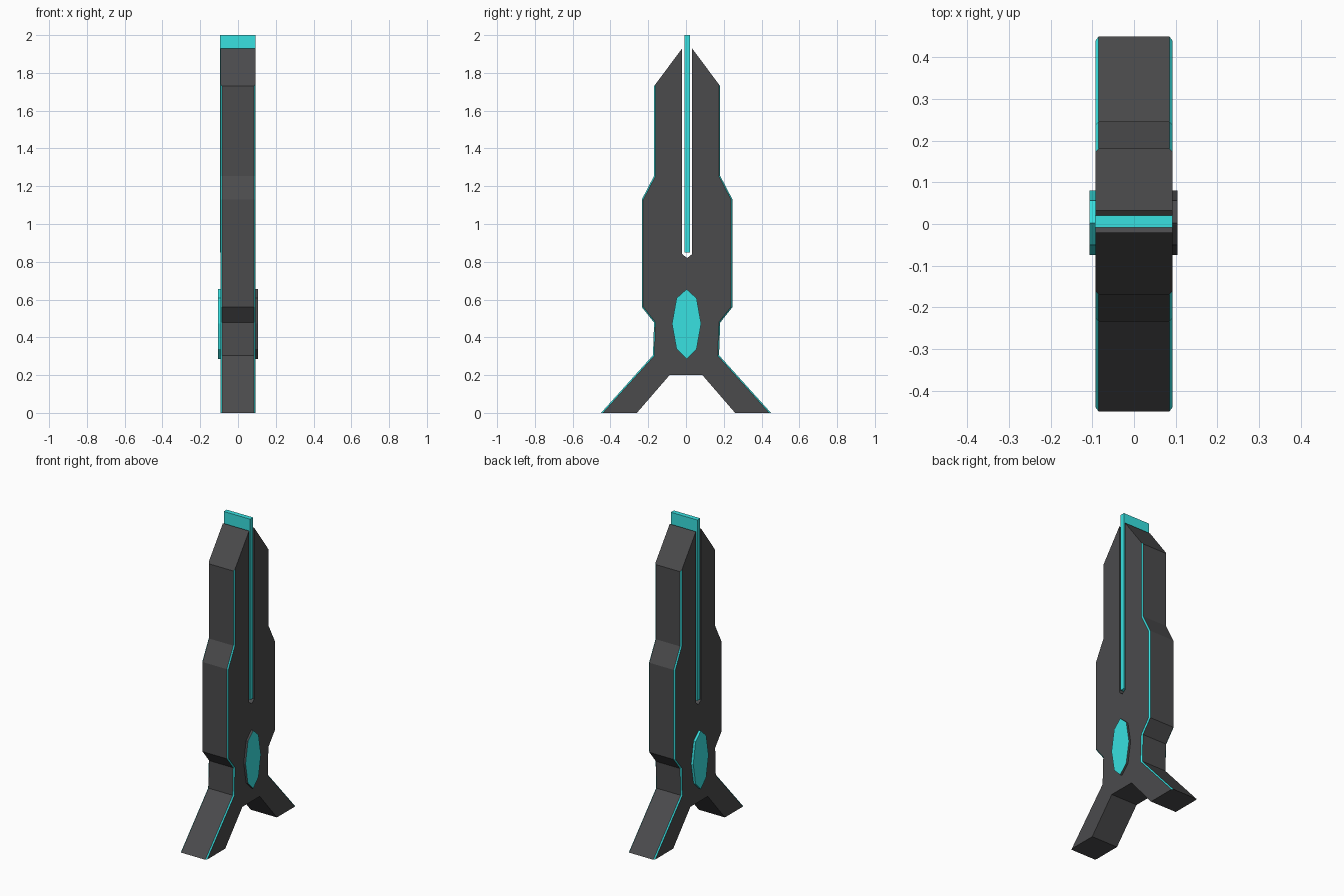
import bpy, bmesh

if "Cube" in bpy.data.objects:
    bpy.data.objects.remove(bpy.data.objects["Cube"])

def material(name, rgb):
    m = bpy.data.materials.new(name)
    m.diffuse_color = (*rgb, 1)
    m.use_nodes = True
    m.node_tree.nodes["Principled BSDF"].inputs["Base Color"].default_value = m.diffuse_color
    return m

DARK = material("dark_metal", (0.07, 0.07, 0.073))
CYAN = material("cyan_glow", (0.04, 0.75, 0.75))

def prism(name, profile, x0, x1, mats, trim=None, rim_index=0, trim_width=0.007):
    """Extrude a (y, z) profile along x; optionally chamfer edges picked by trim()."""
    bm = bmesh.new()
    a = [bm.verts.new((x0, y, z)) for y, z in profile]
    b = [bm.verts.new((x1, y, z)) for y, z in profile]
    bm.faces.new(a)
    bm.faces.new(b[::-1])
    n = len(profile)
    for i in range(n):
        j = (i + 1) % n
        f = bm.faces.new((a[i], b[i], b[j], a[j]))
        f.material_index = rim_index
    bmesh.ops.recalc_face_normals(bm, faces=bm.faces[:])
    if trim:
        edges = [e for e in bm.edges if trim(*e.verts)]
        bmesh.ops.bevel(bm, geom=edges, offset=trim_width, offset_type='OFFSET',
                        segments=1, profile=0.5, affect='EDGES', material=1)
    me = bpy.data.meshes.new(name)
    bm.to_mesh(me)
    bm.free()
    for m in mats:
        me.materials.append(m)
    ob = bpy.data.objects.new(name, me)
    bpy.context.collection.objects.link(ob)
    return ob

HALF = 0.092   # half thickness
MID = 0.006    # slight sideways shift of the upper body

# Body: half outline from slot bottom over the prong, down to the leg
half = [(0.026, 0.84), (0.026, 1.93), (0.175, 1.73), (0.175, 1.255), (0.24, 1.13),
        (0.24, 0.56), (0.175, 0.478), (0.175, 0.305), (0.45, 0), (0.26, 0), (0.087, 0.2)]
shift = lambda y, z: (y + (MID if z > 0.35 else 0), z)
outline = [shift(0, 0.82)] + [shift(y, z) for y, z in half] \
        + [shift(-y, z) for y, z in reversed(half)]

def outer_edge(v, w):
    """Face-border edges along the outer silhouette, from foot to shoulder."""
    outer = all(abs(p.co.y) > 0.16 and p.co.z < 1.8 for p in (v, w))
    return (outer and abs(v.co.x - w.co.x) < 1e-5 and abs(v.co.z - w.co.z) > 0.01
            and v.co.y * w.co.y > 0)

prism("body", outline, -HALF, HALF, [DARK, CYAN], trim=outer_edge)

# Glowing blade standing in the slot
prism("center_blade", [(y + MID, z) for y, z in
      [(-0.015, 0.85), (0.015, 0.85), (0.015, 2.0), (-0.015, 2.0)]],
      -HALF - 0.002, HALF, [CYAN])

# Eight-sided gems on both broad sides; the right one has a dark rim
gh = [(0.053, 0.607), (0.077, 0.472), (0.053, 0.338)]
gem = [(0, 0.655)] + gh + [(0, 0.285)] + [(-y, z) for y, z in reversed(gh)]
gem = [(y + 0.003, z) for y, z in gem]
prism("left_gem", gem, -0.107, -HALF + 0.01, [CYAN])
prism("right_gem", gem, HALF - 0.01, 0.105, [CYAN, DARK], rim_index=1)
